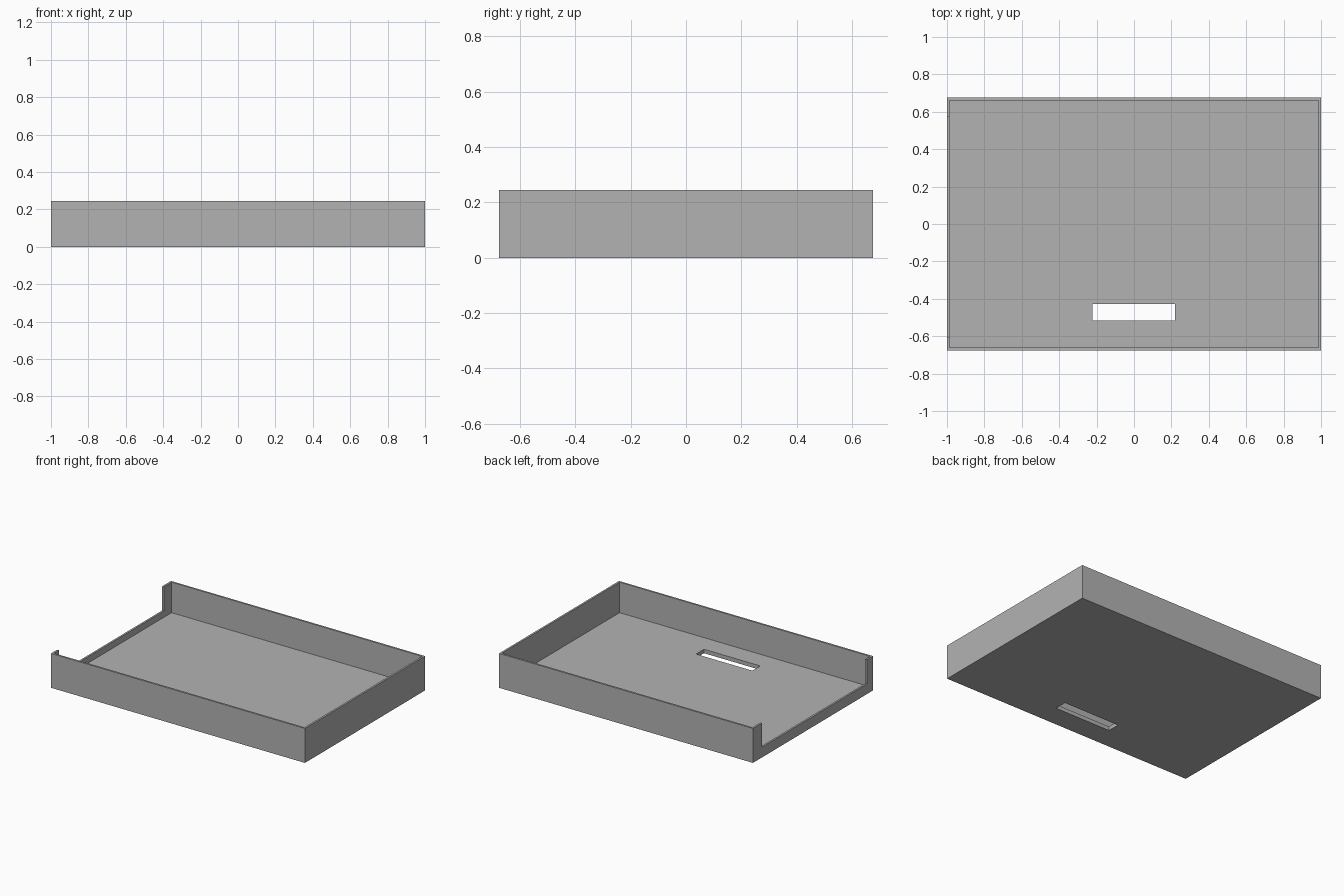
import bpy

if "Cube" in bpy.data.objects:
    bpy.data.objects.remove(bpy.data.objects["Cube"], do_unlink=True)

HALF_X, HALF_Y, HEIGHT = 1.0, 0.675, 0.245
WALL, FLOOR = 0.0135, 0.028
MARGIN = 0.1  # how far cutters overshoot open sides

grey = bpy.data.materials.new("plain_grey")
grey.use_nodes = True
colour = (0.45, 0.45, 0.45, 1)
grey.diffuse_color = colour
grey.node_tree.nodes["Principled BSDF"].inputs["Base Color"].default_value = colour


def box(name, low, high):
    """Axis-aligned box between two corners."""
    centre = [(a + b) / 2 for a, b in zip(low, high)]
    bpy.ops.mesh.primitive_cube_add(size=1, location=centre)
    obj = bpy.context.object
    obj.name = name
    obj.scale = [b - a for a, b in zip(low, high)]
    bpy.ops.object.transform_apply(location=True, rotation=False, scale=True)
    obj.data.materials.append(grey)
    return obj


def cut(target, low, high):
    """Subtract a box from the target and discard the cutter."""
    cutter = box("cutter", low, high)
    cutter.hide_render = True
    mod = target.modifiers.new("cut", "BOOLEAN")
    mod.operation = "DIFFERENCE"
    mod.solver = "EXACT"
    mod.object = cutter
    bpy.context.view_layer.objects.active = target
    bpy.ops.object.modifier_apply(modifier=mod.name)
    bpy.data.objects.remove(cutter, do_unlink=True)


# Open tray
tray = box("tray", (-HALF_X, -HALF_Y, 0), (HALF_X, HALF_Y, HEIGHT))
cut(tray, (WALL - HALF_X, WALL - HALF_Y, FLOOR),
    (HALF_X - WALL, HALF_Y - WALL, HEIGHT + MARGIN))

# Wide notch in the -x wall, leaving a low sill and a post at each end
cut(tray, (-HALF_X - MARGIN, -0.607, 0.073),
    (-HALF_X + MARGIN, 0.574, HEIGHT + MARGIN))

# Slot through the floor near the front
cut(tray, (-0.223, -0.516, -MARGIN), (0.22, -0.427, MARGIN))
